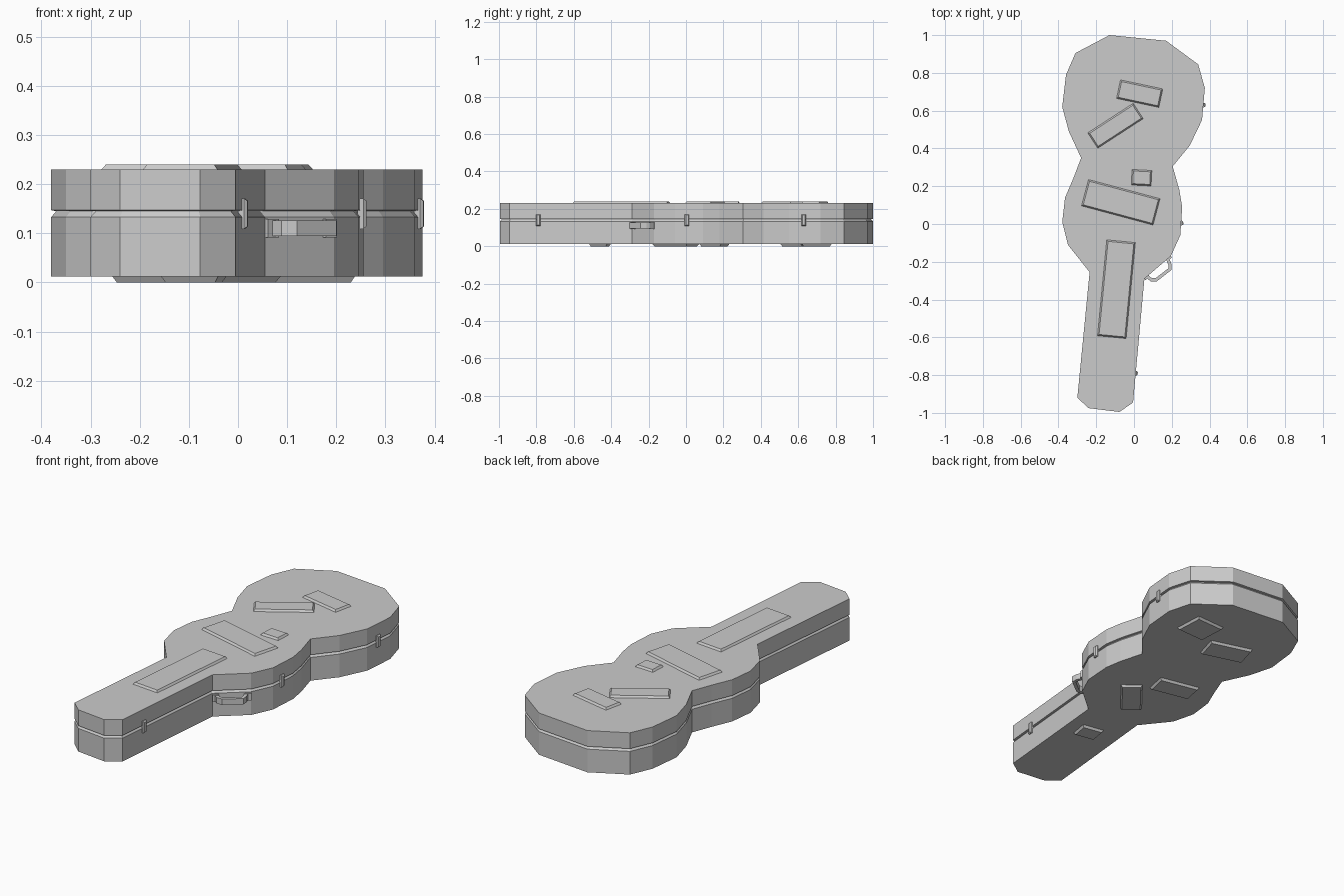
import bpy, bmesh
from math import radians
from mathutils import Vector, Matrix

cube = bpy.data.objects.get("Cube")
if cube:
    bpy.data.objects.remove(cube)

grey = bpy.data.materials.new("plain grey")
grey.use_nodes = True
COLOUR = (0.6, 0.6, 0.6, 1)
grey.diffuse_color = COLOUR
grey.node_tree.nodes["Principled BSDF"].inputs["Base Color"].default_value = COLOUR


def finish(name, bm, matrix=None):
    bmesh.ops.recalc_face_normals(bm, faces=bm.faces)
    mesh = bpy.data.meshes.new(name)
    bm.to_mesh(mesh)
    bm.free()
    mesh.materials.append(grey)
    obj = bpy.data.objects.new(name, mesh)
    bpy.context.collection.objects.link(obj)
    if matrix:
        obj.matrix_world = matrix
    return obj


def offset(points, distance, closed=True):
    """Shift a path to the right of its direction, with mitred corners."""
    result, n = [], len(points)
    for i, p in enumerate(points):
        p = Vector(p)
        before = p - Vector(points[i - 1])
        after = Vector(points[(i + 1) % n]) - p
        if not closed and i == 0:
            before = after
        if not closed and i == n - 1:
            after = before
        a = Vector((before.y, -before.x)).normalized()
        b = Vector((after.y, -after.x)).normalized()
        result.append(p + (a + b) * distance / (1 + a.dot(b)))
    return result


def loft(name, layers, matrix=None):
    """Join a stack of (outline, height) layers and cap both ends."""
    bm = bmesh.new()
    rings = [[bm.verts.new((p[0], p[1], z)) for p in pts] for pts, z in layers]
    n = len(rings[0])
    for low, high in zip(rings, rings[1:]):
        for i in range(n):
            j = (i + 1) % n
            bm.faces.new((low[i], low[j], high[j], high[i]))
    bm.faces.new(rings[0])
    bm.faces.new(rings[-1])
    return finish(name, bm, matrix)


def rectangle(width, depth):
    x, y = width / 2, depth / 2
    return [(-x, -y), (-x, y), (x, y), (x, -y)]


# Case outline, clockwise from the wide end
outline = [
    (-.13, 1), (.17, .97), (.34, .845), (.375, .72), (.36, .55), (.295, .415),
    (.205, .305), (.24, .18), (.255, .09), (.245, -.06), (.195, -.17),
    (.055, -.29), (-.005, -.945), (-.077, -.995), (-.24, -.975), (-.3, -.92),
    (-.235, -.255), (-.35, -.11), (-.38, .01), (-.365, .14), (-.32, .245),
    (-.28, .35), (-.345, .49), (-.38, .62), (-.36, .79), (-.31, .905)]
groove = offset(outline, .01)

# Lower shell, seam groove and lid in one stack
loft("case_shell", [(outline, .012), (outline, .133), (groove, .145),
                    (outline, .147), (outline, .23)])


# Raised labels with sloping rims: x, y, width, depth, angle
def label(name, x, y, width, depth, angle, base, top):
    matrix = Matrix.Translation((x, y, 0)) @ Matrix.Rotation(radians(angle), 4, 'Z')
    rim = rectangle(width, depth)
    loft(name, [(rim, base), (offset(rim, .009), top)], matrix)


lid_labels = [(.03, .69, .232, .103, -12), (-.098, .52, .29, .1, 33),
              (.04, .245, .108, .085, -3), (-.07, .115, .395, .147, -15),
              (-.093, -.345, .155, .513, -5.5)]
base_labels = [(.15, .695, .17, .16, 3), (-.1, .6, .23, .135, -16),
               (-.137, .152, .22, .12, -12), (-.029, -.055, .239, .109, 51),
               (-.09, -.46, .12, .1, -10)]
for i, spec in enumerate(lid_labels):
    label(f"lid_label_{i + 1}", *spec, .228, .24)
for i, spec in enumerate(base_labels):
    label(f"base_label_{i + 1}", *spec, .014, 0)

# Latches across the seam, with a tapered outer face
for i, (x, y, angle) in enumerate([(.367, .63, -5), (.25, .005, 4), (.009, -.79, -5)]):
    matrix = (Matrix.Translation((x, y, .14)) @ Matrix.Rotation(radians(angle), 4, 'Z')
              @ Matrix.Rotation(radians(90), 4, 'Y'))
    plate = rectangle(.062, .024)
    loft(f"latch_{i + 1}", [(plate, -.008), (plate, .004), (offset(plate, .005), .011)], matrix)

# Carrying handle, a bent flat bar
path = [(.055, -.275), (.088, -.304), (.12, -.304), (.2, -.242), (.198, -.21), (.18, -.17)]
bar = path + offset(path, -.017, closed=False)[::-1]
loft("handle", [(bar, .095), (bar, .126)])

# Mounting blocks where the handle meets the case
for i, (x, y) in enumerate([(.067, -.281), (.185, -.18)]):
    matrix = Matrix.Translation((x, y, 0)) @ Matrix.Rotation(radians(40), 4, 'Z')
    block = rectangle(.03, .016)
    loft(f"handle_mount_{i + 1}", [(block, .092), (block, .129)], matrix)
